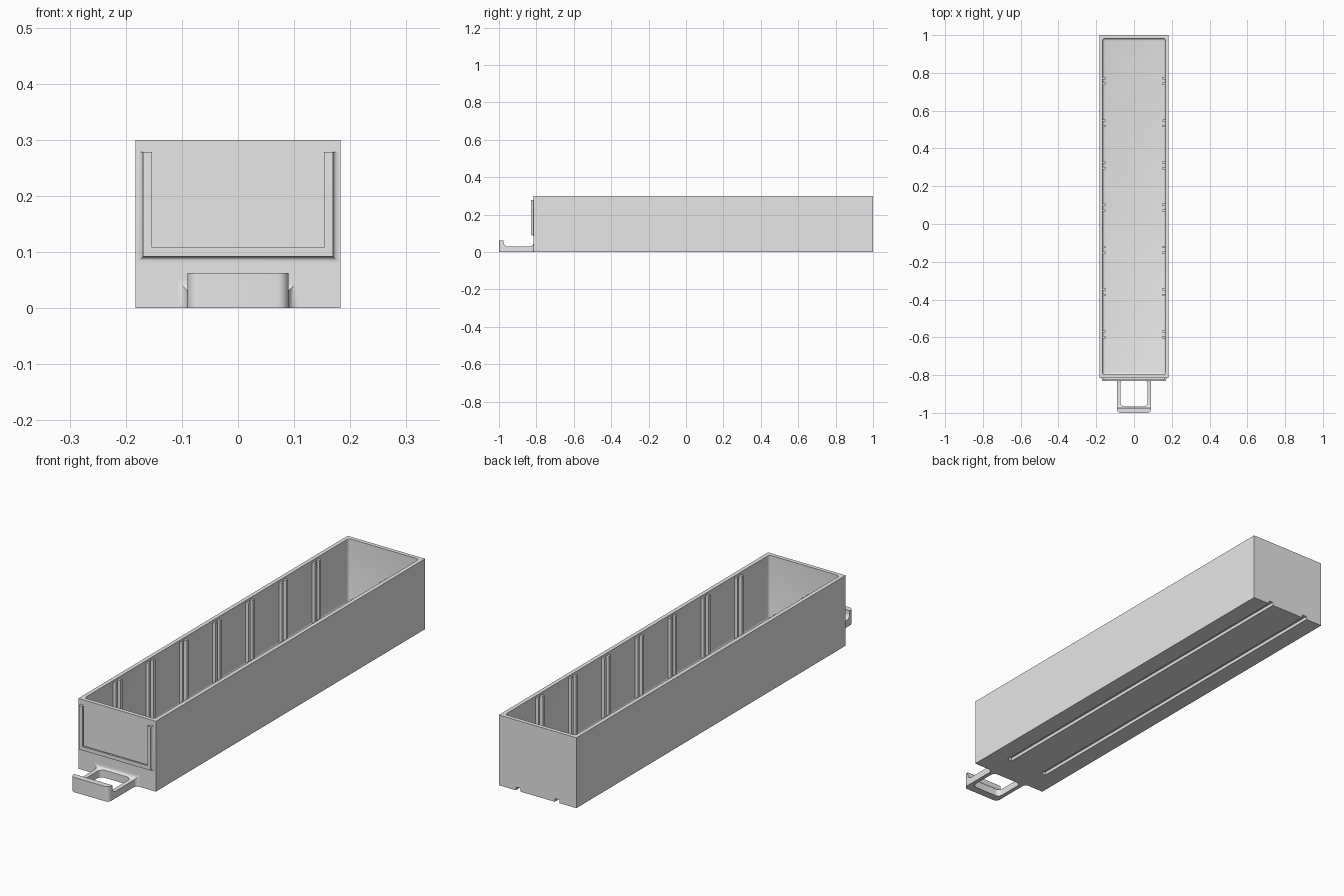
import bpy, bmesh
from math import radians, cos, sin

cube = bpy.data.objects.get("Cube")
if cube:
    bpy.data.objects.remove(cube, do_unlink=True)

grey = bpy.data.materials.new("plain grey plastic")
grey.use_nodes = True
grey.diffuse_color = (0.8, 0.8, 0.8, 1)
grey.node_tree.nodes["Principled BSDF"].inputs["Base Color"].default_value = (0.8, 0.8, 0.8, 1)


def arc(cx, cy, r, start, end, n=6):
    angles = [radians(start + (end - start) * i / n) for i in range(n + 1)]
    return [(cx + r * cos(a), cy + r * sin(a)) for a in angles]


def add_box(bm, lo, hi):
    verts = bmesh.ops.create_cube(bm, size=1)["verts"]
    for v in verts:
        v.co = [(a + b) / 2 + c * (b - a) for a, b, c in zip(lo, hi, v.co)]


def add_rings(bm, rings):
    """Skin closed rings of equal length and cap both ends."""
    loops = [[bm.verts.new(p) for p in ring] for ring in rings]
    count = len(loops[0])
    for a, b in zip(loops, loops[1:]):
        for i in range(count):
            j = (i + 1) % count
            bm.faces.new((a[i], a[j], b[j], b[i]))
    bm.faces.new(loops[0])
    bm.faces.new(loops[-1])


def make(name, bm):
    bmesh.ops.recalc_face_normals(bm, faces=bm.faces)
    mesh = bpy.data.meshes.new(name)
    bm.to_mesh(mesh)
    bm.free()
    mesh.materials.append(grey)
    obj = bpy.data.objects.new(name, mesh)
    bpy.context.collection.objects.link(obj)
    return obj


def prism(name, points, place, lo, hi):
    bm = bmesh.new()
    add_rings(bm, [[place(u, v, t) for u, v in points] for t in (lo, hi)])
    return make(name, bm)


def combine(obj, cutter, operation):
    mod = obj.modifiers.new(operation.lower(), "BOOLEAN")
    mod.object, mod.operation, mod.solver = cutter, operation, "EXACT"
    bpy.context.view_layer.update()
    result = obj.evaluated_get(bpy.context.evaluated_depsgraph_get())
    mesh = bpy.data.meshes.new_from_object(result)
    obj.modifiers.clear()
    obj.data = mesh
    bpy.data.objects.remove(cutter, do_unlink=True)


def smooth(obj):
    bpy.ops.object.select_all(action="DESELECT")
    obj.select_set(True)
    bpy.context.view_layer.objects.active = obj
    bpy.ops.object.shade_smooth_by_angle(angle=radians(35))


# Long open tray with a softly rounded cavity
HALF, FRONT, BACK, TOP, FLOOR = 0.183, -0.815, 1.0, 0.3, 0.025
bm = bmesh.new()
add_box(bm, (-HALF, FRONT, 0), (HALF, BACK, TOP))
tray = make("tray", bm)

bm = bmesh.new()
add_box(bm, (-0.166, FRONT + 0.017, FLOOR), (0.166, BACK - 0.017, 0.4))
edges = [e for e in bm.edges if min(v.co.z for v in e.verts) < 0.1]
bmesh.ops.bevel(bm, geom=edges, offset=0.013, segments=4, profile=0.5, affect="EDGES")
combine(tray, make("cavity_cutter", bm), "DIFFERENCE")

# Underside guide grooves, open at the back
bm = bmesh.new()
for x in (-0.092, 0.092):
    add_box(bm, (x - 0.011, -0.7, -0.05), (x + 0.011, 1.1, 0.014))
combine(tray, make("groove_cutter", bm), "DIFFERENCE")
smooth(tray)

# Paired ribs that hold dividers
bm = bmesh.new()
for i in range(7):
    for offset in (-0.015, 0.015):
        y = 0.757 - i * 0.2235 + offset
        for a, b in ((-0.17, -0.152), (0.152, 0.17)):
            add_box(bm, (a, y - 0.006, 0.02), (b, y + 0.006, 0.292))
make("divider_ribs", bm)

# U-shaped label holder: hooked section swept down, across and up
section = [(0.016, -0.83)] + arc(0.027, -0.826, 0.011, 180, 90)
section += [(0.027, -0.812), (0.008, -0.812), (0.008, -0.822), (0, -0.822), (0, -0.83)]
W, LOW, HIGH = 0.153, 0.108, 0.278
bm = bmesh.new()
add_rings(bm, [
    [(-W - o, y, HIGH) for o, y in section],
    [(-W - o, y, LOW - o) for o, y in section],
    [(W + o, y, LOW - o) for o, y in section],
    [(W + o, y, HIGH) for o, y in section],
])
smooth(make("label_holder", bm))

# Pull handle: plan outline intersected with side profile, then pierced
half = arc(0.07, -0.98, 0.02, -90, 0) + arc(0.108, -0.833, 0.018, 180, 90) + [(0.108, -0.805)]
plan = half + [(-x, y) for x, y in reversed(half)]
handle = prism("pull_handle", plan, lambda u, v, t: (u, v, t), -0.05, 0.1)

profile = [(-1.02, 0), (-1.02, 0.063), (-0.975, 0.063)]
profile += arc(-0.955, 0.05, 0.02, 180, 270) + arc(-0.835, 0.05, 0.02, 270, 360)
profile += [(-0.81, 0.05), (-0.81, 0)]
combine(handle, prism("profile_cutter", profile, lambda u, v, t: (t, u, v), -0.2, 0.2), "INTERSECT")

hole = []
for x, y, start in ((0.052, -0.845, 0), (-0.052, -0.845, 90), (-0.052, -0.945, 180), (0.052, -0.945, 270)):
    hole += arc(x, y, 0.02, start, start + 90)
combine(handle, prism("hole_cutter", hole, lambda u, v, t: (u, v, t), -0.1, 0.2), "DIFFERENCE")
smooth(handle)
